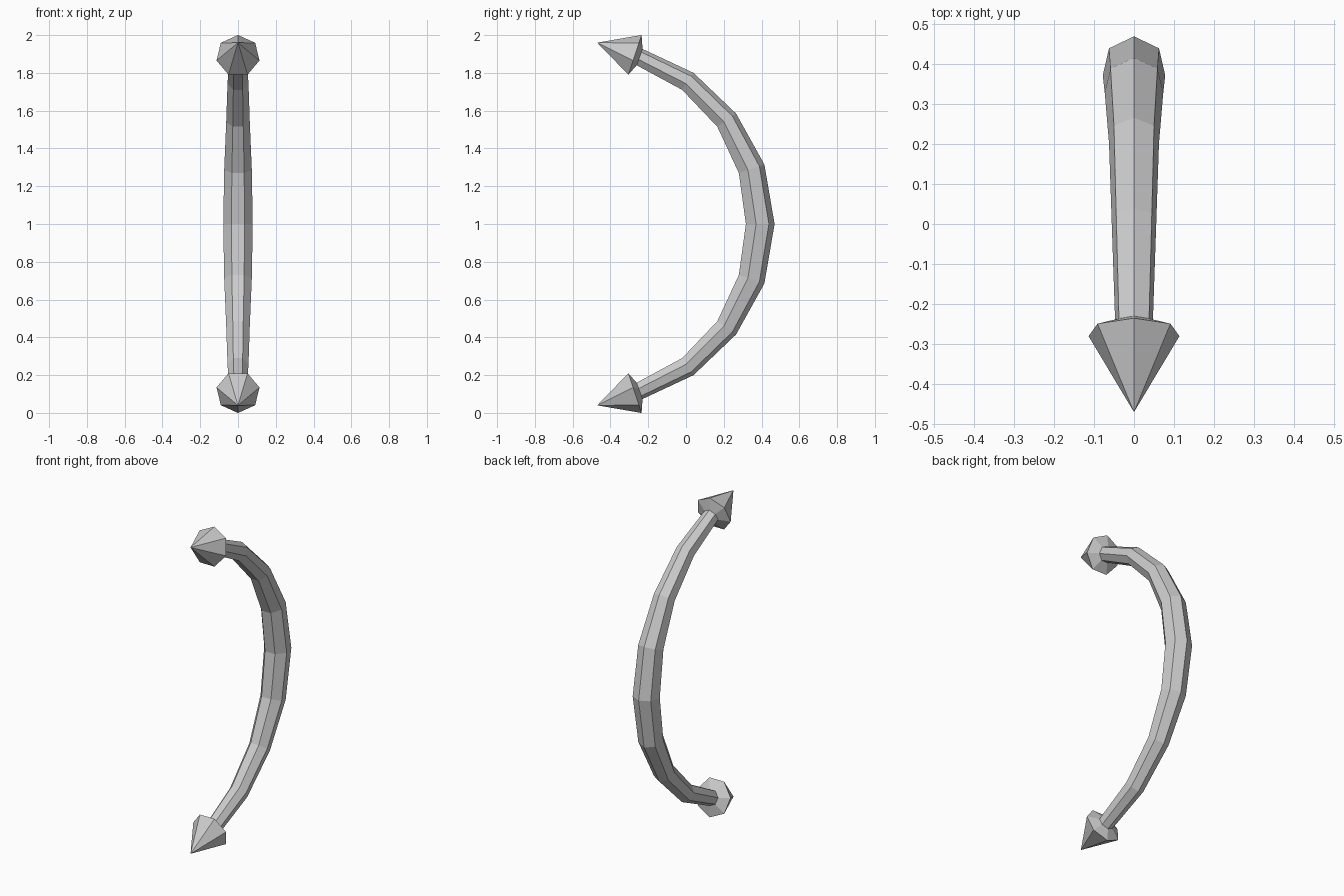
import bpy, bmesh
from math import sin, cos, radians, tau

if "Cube" in bpy.data.objects:
    bpy.data.objects.remove(bpy.data.objects["Cube"])

SIDES = 7


def loft(name, stations):
    """Skin heptagon rings; station = (y, z, radius, outward angle in degrees)."""
    bm = bmesh.new()
    rings = []
    for y, z, r, ang in stations:
        dy, dz = cos(radians(ang)), sin(radians(ang))
        ring = []
        for i in range(SIDES):
            t = tau * i / SIDES
            ring.append(bm.verts.new((r * sin(t), y + r * cos(t) * dy, z + r * cos(t) * dz)))
        rings.append(ring)
    for a, b in zip(rings, rings[1:]):
        for i in range(SIDES):
            j = (i + 1) % SIDES
            bm.faces.new((a[i], a[j], b[j], b[i]))
    bm.faces.new(rings[0])
    bm.faces.new(rings[-1])
    # collapse zero-radius rings to a point
    bmesh.ops.remove_doubles(bm, verts=bm.verts, dist=0.0005)
    bmesh.ops.recalc_face_normals(bm, faces=bm.faces)
    mesh = bpy.data.meshes.new(name)
    bm.to_mesh(mesh)
    bm.free()
    obj = bpy.data.objects.new(name, mesh)
    bpy.context.collection.objects.link(obj)
    return obj


def flipped(stations):
    """Mirror stations about the mid height z = 1."""
    return [(y, 2 - z, r, -ang) for y, z, r, ang in stations]


# curved shaft, upper half from just above the middle to the end
upper = [(0.344, 1.291, 0.075, 18.4), (0.213, 1.548, 0.064, 35),
         (0.008, 1.753, 0.057, 56), (-0.25, 1.883, 0.048, 68)]
middle = [(0.389, 1.0, 0.08, 0)]
loft("curved_shaft", flipped(upper)[::-1] + middle + upper)

# pointed tips: apex, rim, and shallow taper back to the shaft
spike = [(-0.47, 1.96, 0.0001, 71.6), (-0.272, 1.89, 0.1165, 71.6),
         (-0.246, 1.881, 0.047, 70)]
loft("upper_tip", spike)
loft("lower_tip", flipped(spike))
